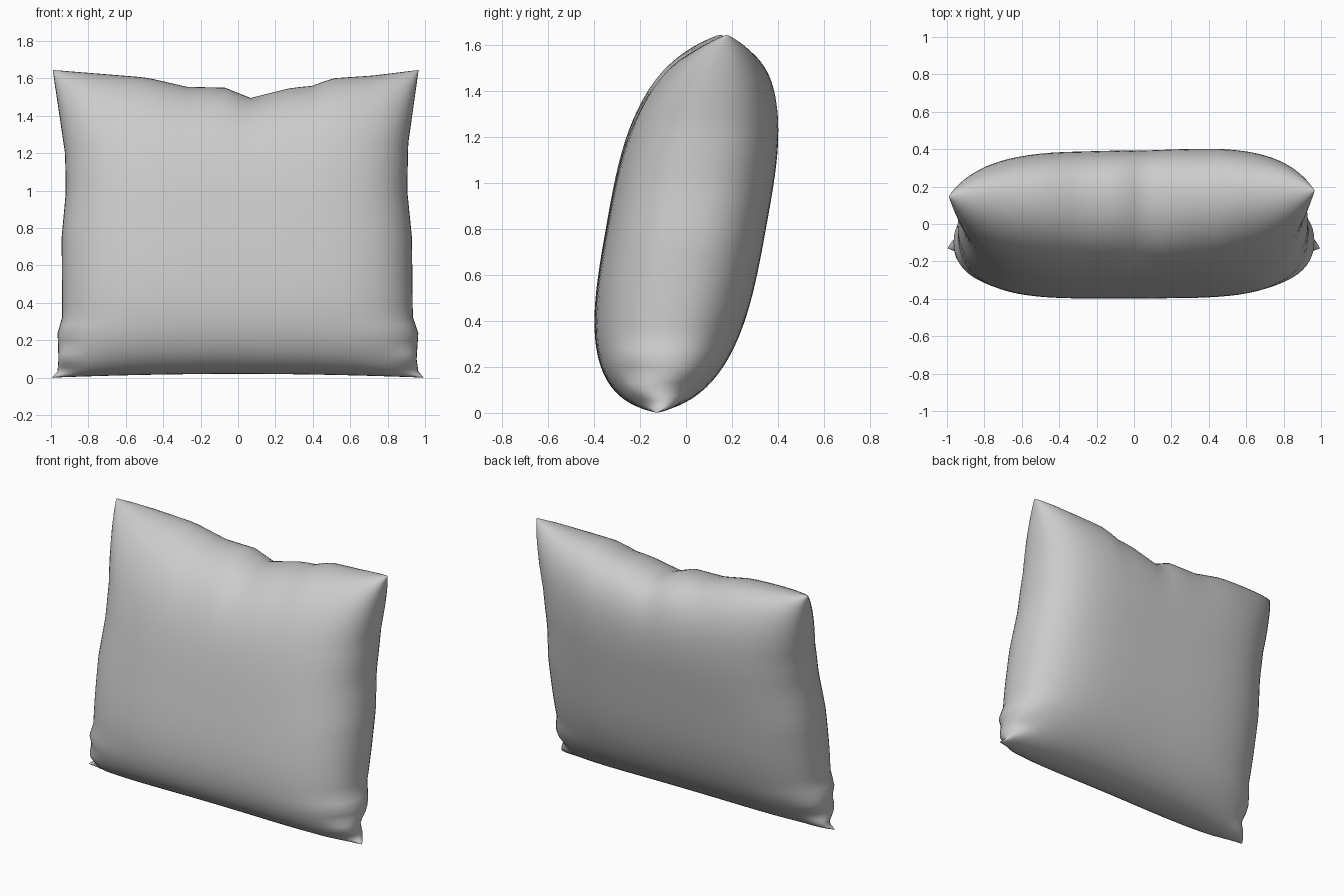
import bpy, bmesh, math

cube = bpy.data.objects.get("Cube")
if cube:
    bpy.data.objects.remove(cube, do_unlink=True)

# Seam outline: half widths by height, top edge height by x
LEFT = [(0, .995), (.03, .965), (.1, .955), (.25, .965), (.31, .935), (.75, .93),
        (1.0, .905), (1.25, .91), (1.64, .965)]
RIGHT = [(0, .998), (.03, .965), (.1, .96), (.25, .965), (.31, .94), (.75, .943),
         (1.0, .92), (1.2, .925), (1.64, .99)]
TOP = [(-1, 1.645), (-.5, 1.605), (-.28, 1.555), (-.07, 1.55), (.07, 1.495),
       (.3, 1.55), (.42, 1.56), (.52, 1.6), (.75, 1.615), (1, 1.645)]


def interp(table, t):
    for (a, p), (b, q) in zip(table, table[1:]):
        if t <= b:
            return p + (q - p) * max(0, (t - a) / (b - a))
    return table[-1][1]


def puff(t, power, blunt):
    return max(0, 1 - abs(t) ** power) ** blunt


def cushion_point(u, v, side):
    """Point of the front (-1) or back (+1) panel at seam coordinates u, v."""
    k = (v + 1) / 2
    # the notch in the top edge fades out further down
    top = 1.62 + (interp(TOP, u) - 1.62) * k ** 3
    low = .02 * (1 - u * u) * (1 - k) ** 4
    z = low + k * (top - low)
    x = u * interp(LEFT if u > 0 else RIGHT, z)
    # the back panel is slightly flatter, most of all on the right
    depth = .36 if side < 0 else .33 + .012 * u
    thick = depth * puff(u, 4.2, .45) * puff(v, 3.2, .48)
    lean = -.13 + .178 * z + .015 * u * k
    # gathered folds in the bottom corners
    fold = max(0, abs(u) - .85) / .15 * max(0, 1 - z / .33)
    y = lean + side * thick + .03 * fold * math.sin(z * 42)
    return x, y, z


def build_cushion(columns=44, rows=44):
    bm = bmesh.new()
    for side in (-1, 1):
        grid = []
        for j in range(rows + 1):
            v = math.sin(math.pi * (j / rows - .5))
            line = []
            for i in range(columns + 1):
                u = math.sin(math.pi * (i / columns - .5))
                line.append(bm.verts.new(cushion_point(u, v, side)))
            grid.append(line)
        for a, b in zip(grid, grid[1:]):
            for i in range(columns):
                bm.faces.new((a[i], a[i + 1], b[i + 1], b[i]))
    # sew both panels along the seam
    seam = [v for v in bm.verts if v.is_boundary]
    bmesh.ops.remove_doubles(bm, verts=seam, dist=.0005)
    bmesh.ops.recalc_face_normals(bm, faces=bm.faces)
    mesh = bpy.data.meshes.new("cushion")
    bm.to_mesh(mesh)
    bm.free()
    return mesh


# Plain fabric
fabric = bpy.data.materials.new("light_grey_fabric")
fabric.use_nodes = True
colour = (.6, .6, .6, 1)
fabric.diffuse_color = colour
fabric.node_tree.nodes["Principled BSDF"].inputs["Base Color"].default_value = colour

cushion = bpy.data.objects.new("cushion", build_cushion())
bpy.context.collection.objects.link(cushion)
cushion.data.materials.append(fabric)
bpy.context.view_layer.objects.active = cushion
cushion.select_set(True)
bpy.ops.object.shade_smooth_by_angle(angle=math.radians(60))
